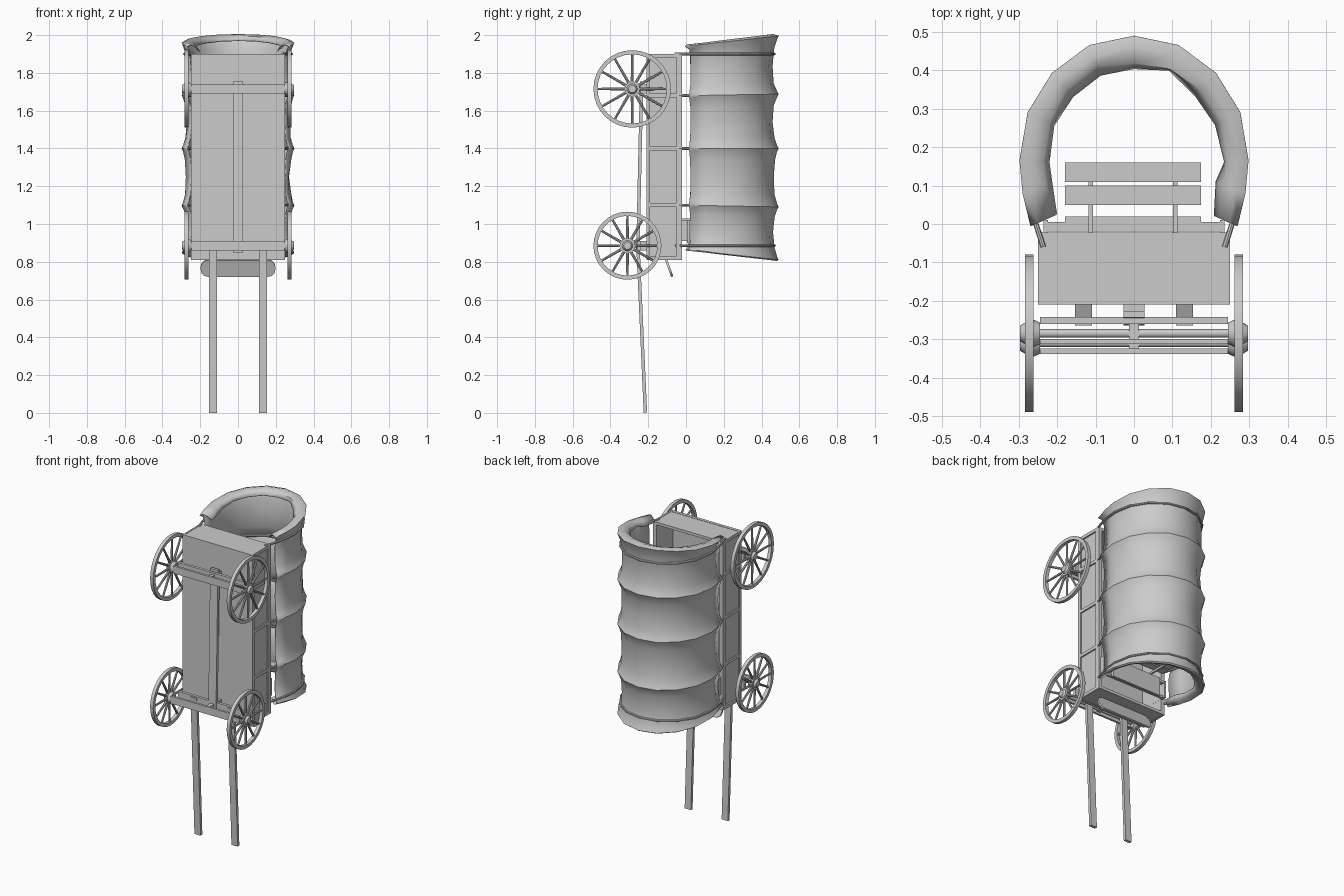
import bpy, bmesh, math, random
from mathutils import Vector, Matrix

if "Cube" in bpy.data.objects:
    bpy.data.objects.remove(bpy.data.objects["Cube"])
random.seed(4)


def finish(name, bm, smooth=False):
    me = bpy.data.meshes.new(name)
    bmesh.ops.recalc_face_normals(bm, faces=bm.faces)
    bm.to_mesh(me)
    bm.free()
    ob = bpy.data.objects.new(name, me)
    bpy.context.collection.objects.link(ob)
    if smooth:
        bpy.context.view_layer.objects.active = ob
        ob.select_set(True)
        bpy.ops.object.shade_smooth_by_angle(angle=math.radians(40))
        ob.select_set(False)
    return ob


def add_box(bm, x0, x1, y0, y1, z0, z1):
    m = Matrix.Translation(((x0 + x1) / 2, (y0 + y1) / 2, (z0 + z1) / 2)) @ \
        Matrix.Diagonal((x1 - x0, y1 - y0, z1 - z0, 1))
    bmesh.ops.create_cube(bm, size=1, matrix=m)


def boxes(name, *dims):
    bm = bmesh.new()
    for d in dims:
        add_box(bm, *d)
    return finish(name, bm)


def add_rod(bm, a, b, r1, r2=None, seg=12):
    a, b = Vector(a), Vector(b)
    d = b - a
    m = Matrix.Translation((a + b) / 2) @ d.to_track_quat('Z', 'Y').to_matrix().to_4x4()
    bmesh.ops.create_cone(bm, cap_ends=True, segments=seg, radius1=r1,
                          radius2=r1 if r2 is None else r2, depth=d.length, matrix=m)


def beam(name, x, w, t, a, b):
    # sloping beam in the y-z plane from a to b
    a, b = Vector((x, *a)), Vector((x, *b))
    d = b - a
    rot = Matrix.Rotation(math.atan2(-d.y, d.z), 4, 'X')
    bm = bmesh.new()
    bmesh.ops.create_cube(bm, size=1, matrix=Matrix.Translation((a + b) / 2) @ rot @
                          Matrix.Diagonal((w, t, d.length, 1)))
    return bm, name


# wagon bed: floor, walls, end boards
boxes("bed_floor", (-.25, .25, -.21, -.19, .81, 1.9))
boxes("bed_ends", (-.245, .245, -.205, -.022, .812, .83), (-.245, .245, -.205, -.022, 1.88, 1.898))
for s, n in ((-1, "left"), (1, "right")):
    x = sorted((s * .225, s * .241))
    xo = sorted((s * .239, s * .25))
    boxes(n + "_wall", (*x, -.2, -.022, .815, 1.895))
    ribs = [(*xo, -.2, -.02, z - .01, z + .01) for z in (.82, 1.1, 1.4, 1.68, 1.89)]
    boxes(n + "_wall_frame", (*xo, -.05, -.02, .81, 1.9), *ribs)

# wheels with rim, spokes and hub
def wheel(name, s, cy, cz, r):
    bm = bmesh.new()
    n, rows = 32, []
    prof = [(r, .262), (r, .284), (r - .022, .284), (r - .022, .262)]
    for i in range(n):
        a = 2 * math.pi * i / n
        rows.append([bm.verts.new((s * x, cy + q * math.cos(a), cz + q * math.sin(a))) for q, x in prof])
    for i in range(n):
        p, q = rows[i], rows[(i + 1) % n]
        for k in range(4):
            bm.faces.new((p[k], p[(k + 1) % 4], q[(k + 1) % 4], q[k]))
    for i in range(12):
        a = 2 * math.pi * i / 12
        u = Vector((0, math.cos(a), math.sin(a)))
        c = Vector((s * .272, cy, cz))
        add_rod(bm, c + u * .025, c + u * (r - .015), .008, .006, 8)
    for x0, x1, q0, q1 in ((.245, .262, .028, .036), (.262, .284, .04, .04), (.284, .297, .028, .02)):
        add_rod(bm, (s * x0, cy, cz), (s * x1, cy, cz), q0, q1, 16)
    finish(name, bm, True)


for s, n in ((-1, "left"), (1, "right")):
    wheel("rear_wheel_" + n, s, -.285, 1.715, .205)
    wheel("front_wheel_" + n, s, -.31, .885, .18)

# axles and undercarriage
for n, y, z in (("rear", -.285, 1.715), ("front", -.31, .885)):
    bm = bmesh.new()
    add_rod(bm, (-.26, y, z), (.26, y, z), .011)
    finish(n + "_axle", bm, True)
    boxes(n + "_axle_plates", (-.245, .245, -.26, -.242, z - .024, z + .024),
          (-.245, .245, y - .028, y - .014, z - .024, z + .024))
    boxes(n + "_bolster", (-.028, .028, -.25, -.2, z - .025, z + .025),
          (-.013, .013, y - .02, -.24, z - .012, z + .012))
finish(*reversed(beam("reach_pole", 0, .055, .018, (-.255, .85), (-.235, 1.755))))

# pulling shafts
for s, n in ((-1, "left"), (1, "right")):
    finish(*reversed(beam(n + "_shaft", s * .132, .044, .018, (-.215, .001), (-.255, .9))))

# footboard with round ends
bm, nm = beam("footboard", 0, .395, .012, (-.105, .81), (-.073, .722))
edges = [e for e in bm.edges
         if abs(e.verts[0].co.x - e.verts[1].co.x) < .001 and e.calc_length() < .03]
bmesh.ops.bevel(bm, geom=edges, offset=.04, segments=5, affect='EDGES', profile=.5)
finish(nm, bm)

# driver seat with plank back
boxes("seat", (-.18, .175, .005, .02, .9, 1.02))
boxes("seat_supports", *[(x - .006, x + .006, -.1, .01, .91, 1.02) for x in (-.23, .23)],
      (-.23, .23, -.02, -.005, .91, .925), (-.23, .23, -.02, .005, 1.005, 1.02))
boxes("seat_back", (-.18, .175, .05, .1, 1.03, 1.042), (-.18, .175, .11, .16, 1.03, 1.042))
boxes("seat_posts", *[(x - .006, x + .006, -.1, .14, 1.018, 1.03) for x in (-.113, .107)])

# arch profile shared by hoops and cover
half = [(.268, -.005), (.288, .08), (.296, .165), (.275, .29), (.212, .392), (.115, .464)]
arch = half + [(0, .488)] + [(-x, y) for x, y in reversed(half)]
hoops = [.885, 1.1, 1.4, 1.68, 1.9]
for i, z in enumerate(hoops):
    pts = [(.236, -.06)] + [(x * .96, .01 + y * .94) for x, y in arch] + [(-.236, -.06)]
    bm = bmesh.new()
    for (xa, ya), (xb, yb) in zip(pts, pts[1:]):
        add_rod(bm, (xa, ya, z), (xb, yb, z), .007, seg=8)
    finish("hoop_%d" % (i + 1), bm, True)

# cloth cover: sagging bays between hoops, ends rolled inward
ring_z = [.865, 1.1, 1.4, 1.68, 1.94]
rows = [(.895, .17, -1), (.872, .1, -1), (.862, .02, -1)]      # (z, inward pull, end slant)
for a, b in zip(ring_z, ring_z[1:]):
    for t in (0, .06, .2, .5, .8, .94):
        z = a + (b - a) * t
        rows.append((z, .085 * (1 - abs(2 * t - 1) ** 3), 0))
rows += [(1.94, 0, 1), (1.948, .08, 1), (1.938, .18, 1), (1.915, .23, 1)]
bm = bmesh.new()
grid = []
for z, pull, end in rows:
    slant = max(-1, min(1, (z - 1.4) / .54)) ** 3 if not end else end
    ring = []
    for k, (x, y) in enumerate(arch):
        p = pull + (random.uniform(-.012, .012) if pull > .05 else 0)
        if end and pull > .1:
            p += random.uniform(-.035, .03)
        yy = y + (.15 - y) * p if y > .15 else y + (.02 if not end else 0) + p * .12
        ring.append(bm.verts.new((x * (1 - p), yy, z + slant * .055 * max(y, 0) / .488)))
    grid.append(ring)
for p, q in zip(grid, grid[1:]):
    for k in range(len(arch) - 1):
        bm.faces.new((p[k], p[k + 1], q[k + 1], q[k]))
cover = finish("cloth_cover", bm, True)
mod = cover.modifiers.new("thickness", 'SOLIDIFY')
mod.thickness = .005
mod.offset = 0
